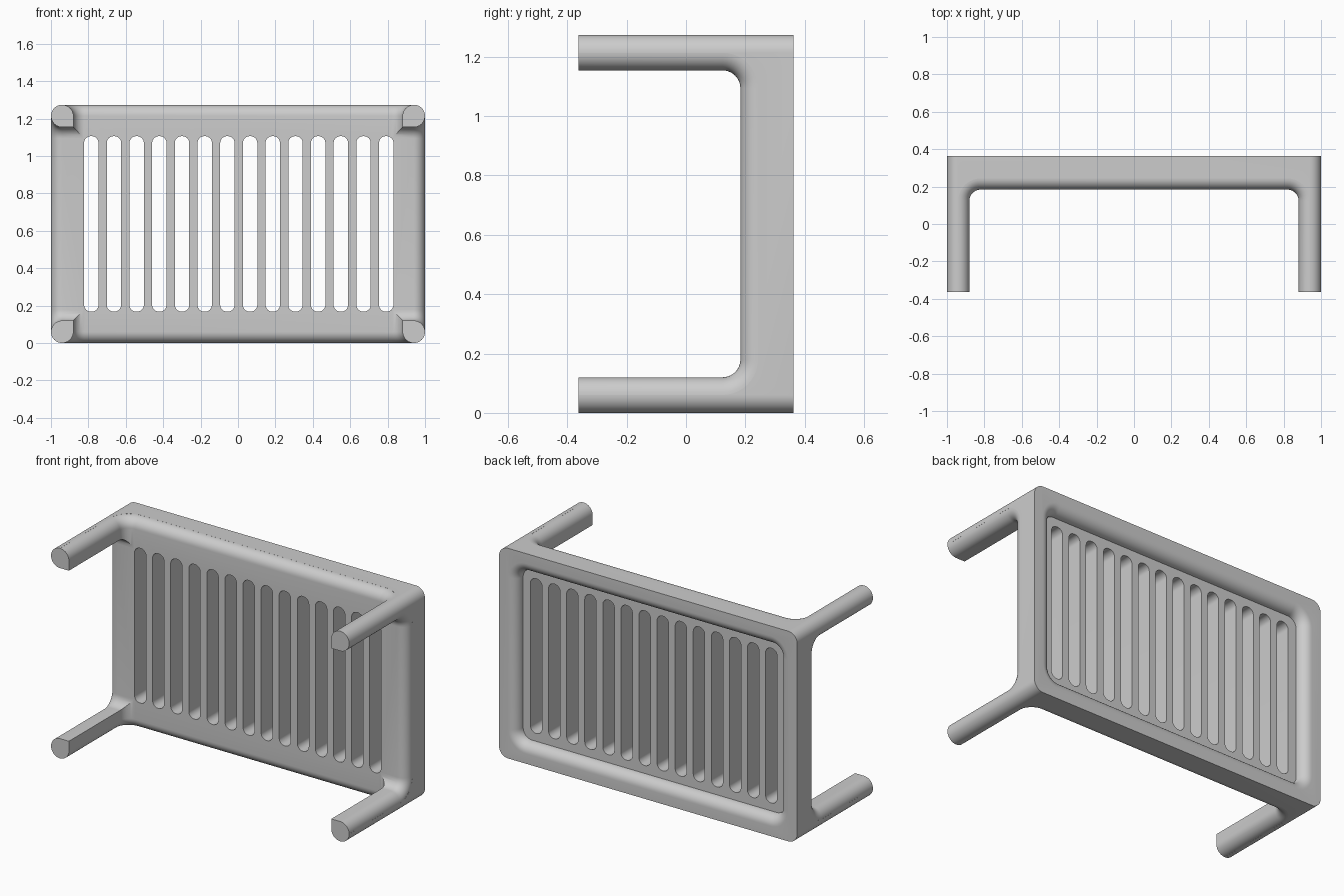
import bpy, bmesh, math

if "Cube" in bpy.data.objects:
    bpy.data.objects.remove(bpy.data.objects["Cube"])

HX, HY, HZ = 1.0, 0.363, 0.637     # half sizes
LEG, R = 0.12, 0.06                # leg width, rounding radius
FRONT = 0.184                      # front face of the panel
STEPS = 10
ARC = [math.pi / 2 * i / STEPS for i in range(STEPS + 1)]


def loft(name, rings):
    """Closed solid through rings that have equal point counts."""
    bm = bmesh.new()
    loops = [[bm.verts.new(p) for p in ring] for ring in rings]
    n = len(loops[0])
    for a, b in zip(loops, loops[1:]):
        for i in range(n):
            j = (i + 1) % n
            bm.faces.new((a[i], a[j], b[j], b[i]))
    bm.faces.new(loops[0][::-1])
    bm.faces.new(loops[-1])
    bmesh.ops.recalc_face_normals(bm, faces=bm.faces)
    mesh = bpy.data.meshes.new(name)
    bm.to_mesh(mesh)
    bm.free()
    obj = bpy.data.objects.new(name, mesh)
    bpy.context.collection.objects.link(obj)
    return obj


def rounded_rect(hw, hh, r, y, cx=0.0):
    """Rounded rectangle in the xz plane at depth y."""
    pts = []
    for k, (sx, sz) in enumerate(((1, 1), (-1, 1), (-1, -1), (1, -1))):
        for t in ARC:
            a = t + k * math.pi / 2
            pts.append((cx + sx * (hw - r) + r * math.cos(a), y,
                        HZ + sz * (hh - r) + r * math.sin(a)))
    return pts


def u_section(half, off, front):
    """U outline (u, y): back panel and two arms joined by concave fillets."""
    cu, cy, rad = half - R, front - R, R + off
    right = [(half + off, -0.6)] + [(cu + rad * math.cos(t), cy + rad * math.sin(t)) for t in ARC]
    left = [(-u, y) for u, y in reversed(right)]
    return right + left + [(-1.3, -0.6), (-1.3, 0.6), (1.3, 0.6), (1.3, -0.6)]


def u_solid(name, half, reach, front, place):
    """U outline swept across, thinning to a round edge at both ends."""
    depth = R - 0.0005             # stays just clear of the block's own rounding
    upper = [(reach - 0.0003 - R + R * math.sin(t), depth * (1 - math.cos(t))) for t in ARC]
    upper.append((reach + 0.2, depth))
    layers = [(-v, o) for v, o in reversed(upper)] + upper
    return loft(name, [[place(u, y, v) for u, y in u_section(half, o, front)] for v, o in layers])


def boolean(obj, tool, operation):
    mod = obj.modifiers.new("cut", 'BOOLEAN')
    mod.operation, mod.solver, mod.object = operation, 'EXACT', tool
    bpy.context.view_layer.objects.active = obj
    bpy.ops.object.modifier_apply(modifier=mod.name)
    bpy.data.objects.remove(tool, do_unlink=True)


# Rounded block
frame = loft("slatted_frame", [rounded_rect(HX, HZ, R, y) for y in (-HY, HY)])

# Row of upright slots, cut right through
for i in range(14):
    x = 0.004 + (i - 6.5) * 0.1213
    slot = loft("slot", [rounded_rect(0.0385, 0.469, 0.0365, y, x) for y in (-0.5, 0.5)])
    boolean(frame, slot, 'DIFFERENCE')

# Back recess with a rounded lip
lip = [(R * (1 - math.sin(t)), HY - R * (1 - math.cos(t))) for t in reversed(ARC)]
lip.append((R, HY + 0.1))
recess = loft("recess", [rounded_rect(HX - LEG + e, HZ - LEG + e, R + e, y) for e, y in lip])
boolean(frame, recess, 'DIFFERENCE')

# Four legs and the panel front: block trimmed by two crossing U shapes
boolean(frame, u_solid("plan_shape", HX - LEG, HZ, FRONT,
                       lambda u, y, v: (u, y, HZ + v)), 'INTERSECT')
boolean(frame, u_solid("side_shape", HZ - LEG, HX, FRONT - 0.0007,
                       lambda u, y, v: (v, y, HZ + u)), 'INTERSECT')

# Plain grey finish
grey = bpy.data.materials.new("light_grey")
grey.diffuse_color = (0.604, 0.604, 0.604, 1)
grey.use_nodes = True
grey.node_tree.nodes["Principled BSDF"].inputs["Base Color"].default_value = grey.diffuse_color
frame.data.materials.clear()
frame.data.materials.append(grey)
for poly in frame.data.polygons:
    poly.material_index = 0
frame.select_set(True)
bpy.context.view_layer.objects.active = frame
bpy.ops.object.shade_smooth_by_angle(angle=math.radians(30))
